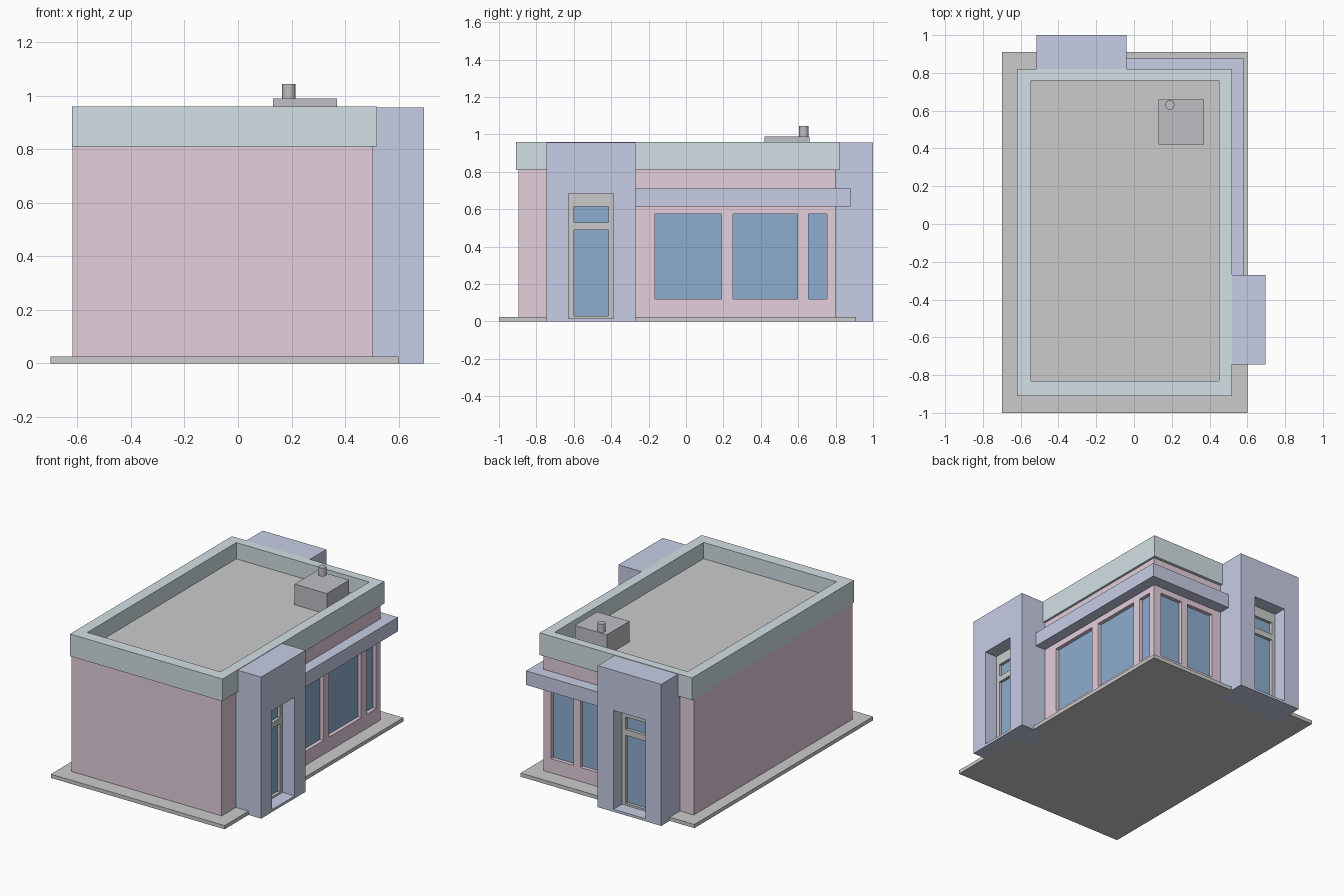
import bpy, bmesh, math
from mathutils import Matrix, Vector

if "Cube" in bpy.data.objects:
    bpy.data.objects.remove(bpy.data.objects["Cube"])


def material(name, r, g, b):
    m = bpy.data.materials.new(name)
    m.diffuse_color = (r, g, b, 1)
    m.use_nodes = True
    m.node_tree.nodes["Principled BSDF"].inputs["Base Color"].default_value = m.diffuse_color
    return m


PINK = material("pink_wall", 0.78, 0.62, 0.72)
TEAL = material("pale_teal", 0.65, 0.75, 0.79)
BLUE = material("lavender_blue", 0.57, 0.61, 0.79)
GLASS = material("glass_blue", 0.27, 0.42, 0.63)
VENT = material("vent_grey", 0.53, 0.52, 0.56)


def finish(name, bm, mat=None):
    bmesh.ops.recalc_face_normals(bm, faces=bm.faces)
    me = bpy.data.meshes.new(name)
    bm.to_mesh(me)
    bm.free()
    if mat:
        me.materials.append(mat)
    ob = bpy.data.objects.new(name, me)
    bpy.context.scene.collection.objects.link(ob)
    return ob


def boxes(name, spans, mat=None):
    """One object made of boxes, each given as (x0, x1, y0, y1, z0, z1)."""
    bm = bmesh.new()
    for x0, x1, y0, y1, z0, z1 in spans:
        centre = Vector(((x0 + x1) / 2, (y0 + y1) / 2, (z0 + z1) / 2))
        size = Matrix.Diagonal((x1 - x0, y1 - y0, z1 - z0, 1))
        bmesh.ops.create_cube(bm, size=1, matrix=Matrix.Translation(centre) @ size)
    return finish(name, bm, mat)


def prism(name, outline, z0, z1, mat=None):
    bm = bmesh.new()
    face = bm.faces.new([bm.verts.new((x, y, z0)) for x, y in outline])
    top = bmesh.ops.extrude_face_region(bm, geom=[face])["geom"]
    bmesh.ops.translate(bm, vec=(0, 0, z1 - z0),
                        verts=[v for v in top if isinstance(v, bmesh.types.BMVert)])
    return finish(name, bm, mat)


def cut(ob, spans):
    """Subtract boxes from an object and discard the cutter."""
    cutter = boxes(ob.name + "_cutter", spans)
    cutter.hide_render = True
    mod = ob.modifiers.new("cut", 'BOOLEAN')
    mod.operation = 'DIFFERENCE'
    mod.solver = 'EXACT'
    mod.object = cutter
    bpy.context.view_layer.objects.active = ob
    bpy.ops.object.modifier_apply(modifier=mod.name)
    bpy.data.objects.remove(cutter)


# Ground slab and walls
boxes("base_slab", [(-0.70, 0.60, -1.0, 0.91, 0, 0.025)])
WX, WY = 0.505, 0.80
walls = boxes("walls", [(-0.619, WX, -0.895, WY, 0.02, 0.82)], PINK)

# Recessed shop windows on the right and back walls
Z0, Z1, DEPTH = 0.12, 0.575, 0.035
side_windows = [(-0.165, 0.19), (0.25, 0.595), (0.655, 0.755)]
back_windows = [(0.03, 0.23), (0.28, 0.45)]
cut(walls, [(WX - DEPTH, WX + 0.1, a, b, Z0, Z1) for a, b in side_windows]
    + [(a, b, WY - DEPTH, WY + 0.1, Z0, Z1) for a, b in back_windows])
T = 0.01
boxes("side_window_glass",
      [(WX - DEPTH - T, WX - DEPTH + T, a, b, Z0, Z1) for a, b in side_windows], GLASS)
boxes("back_window_glass",
      [(a, b, WY - DEPTH - T, WY - DEPTH + T, Z0, Z1) for a, b in back_windows], GLASS)

# Parapet ring and sunken roof
parapet = boxes("parapet", [(-0.62, 0.52, -0.91, 0.82, 0.81, 0.96)], TEAL)
cut(parapet, [(-0.545, 0.45, -0.83, 0.76, 0.7, 1.1)])
boxes("roof_deck", [(-0.55, 0.455, -0.835, 0.765, 0.815, 0.85)])

# Corner canopy over the windows
prism("canopy", [(0.49, -0.28), (0.58, -0.28), (0.58, 0.88), (-0.05, 0.88),
                 (-0.05, 0.79), (0.49, 0.79)], 0.615, 0.71, BLUE)


# Entrance portal, built facing +x with its face at x = 0
def entrance(prefix, x, y, angle):
    portal = boxes(prefix + "_portal", [(-0.20, 0, -0.2375, 0.2375, 0, 0.957)], BLUE)
    cut(portal, [(-0.15, 0.1, -0.12, 0.12, 0.017, 0.685)])
    frame = boxes(prefix + "_door_frame", [(-0.155, -0.09, -0.12, 0.12, 0.017, 0.685)])
    cut(frame, [(-0.2, 0, -0.092, 0.092, 0.03, 0.49),
                (-0.2, 0, -0.092, 0.092, 0.53, 0.615)])
    panes = boxes(prefix + "_door_glass", [(-0.125, -0.11, -0.093, 0.093, 0.029, 0.491),
                                           (-0.125, -0.11, -0.093, 0.093, 0.529, 0.616)], GLASS)
    for ob in (portal, frame, panes):
        ob.location = (x, y, 0)
        ob.rotation_euler.z = angle


entrance("side", 0.695, -0.5075, 0)
entrance("back", -0.2775, 1.0, math.pi / 2)

# Rooftop unit with its flue
boxes("roof_unit", [(0.13, 0.37, 0.42, 0.66, 0.845, 0.99)], VENT)
bm = bmesh.new()
bmesh.ops.create_cone(bm, cap_ends=True, segments=24, radius1=0.025, radius2=0.025,
                      depth=0.065, matrix=Matrix.Translation((0.19, 0.63, 1.0125)))
flue = finish("roof_flue", bm, VENT)
bpy.context.view_layer.objects.active = flue
flue.select_set(True)
bpy.ops.object.shade_smooth_by_angle(angle=math.radians(40))
